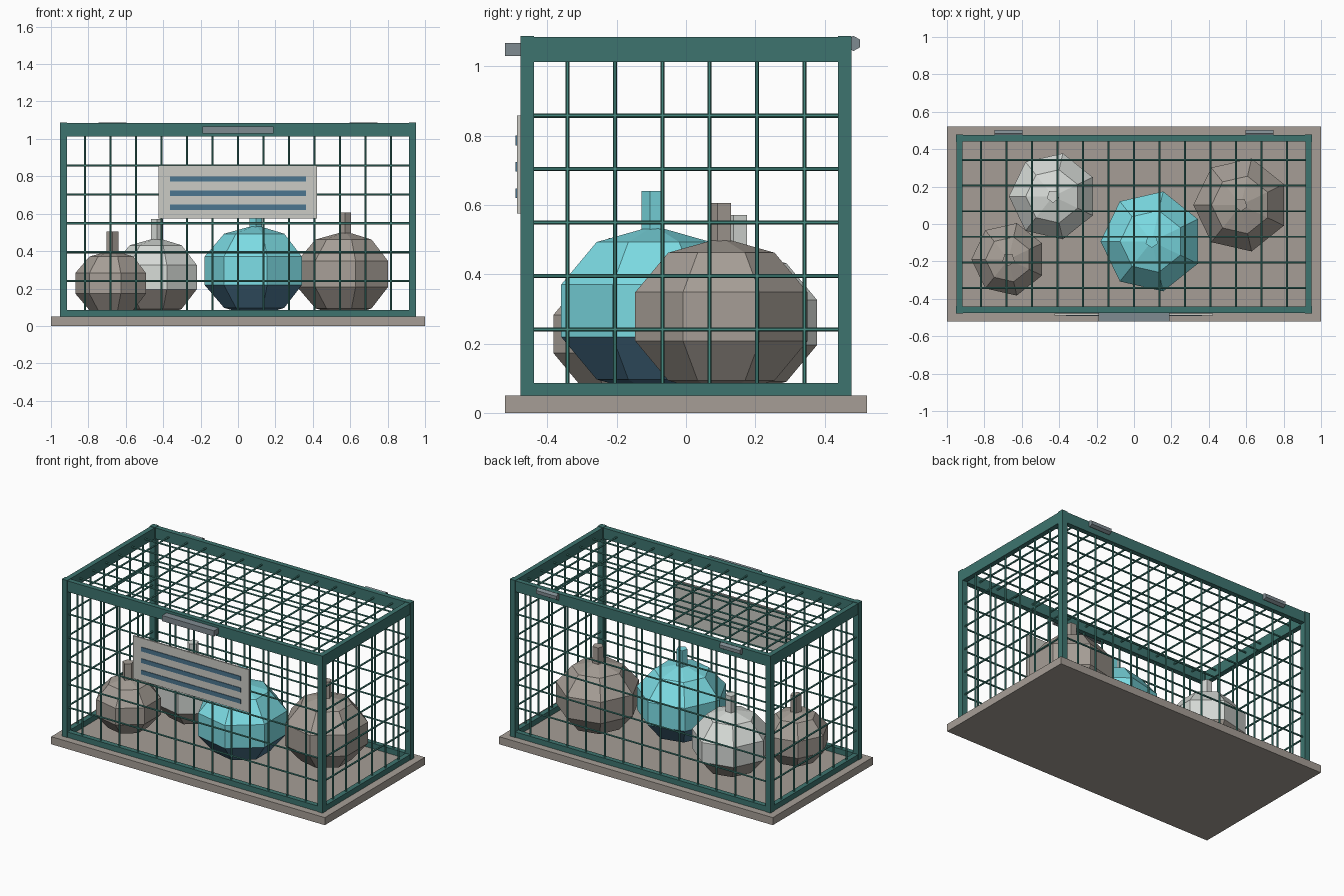
import bpy, bmesh, math
from mathutils import Matrix, Vector

if "Cube" in bpy.data.objects:
    bpy.data.objects.remove(bpy.data.objects["Cube"], do_unlink=True)


def material(name, hex_code):
    srgb = [int(hex_code[i:i + 2], 16) / 255 for i in (0, 2, 4)]
    col = [((c + 0.055) / 1.055) ** 2.4 for c in srgb] + [1.0]
    m = bpy.data.materials.new(name)
    m.use_nodes = True
    m.diffuse_color = col
    m.node_tree.nodes["Principled BSDF"].inputs["Base Color"].default_value = col
    return m


stone = material("warm grey stone", "a69e96")
frame_green = material("frame green", "3d746f")
wire_green = material("wire green", "458a80")
pale = material("pale white", "d6dad6")
cyan = material("cyan", "7cdce4")
steel_blue = material("steel blue", "4c7690")
metal = material("metal grey", "7f8b91")
board = material("sign off white", "cbcbc5")


def finish(name, bm, *mats):
    bmesh.ops.recalc_face_normals(bm, faces=bm.faces)
    mesh = bpy.data.meshes.new(name)
    bm.to_mesh(mesh)
    bm.free()
    for m in mats:
        mesh.materials.append(m)
    ob = bpy.data.objects.new(name, mesh)
    bpy.context.collection.objects.link(ob)
    return ob


def add_box(bm, lo, hi):
    lo, hi = Vector(lo), Vector(hi)
    bmesh.ops.create_cube(bm, size=1, matrix=Matrix.Translation((lo + hi) / 2)
                          @ Matrix.Diagonal((*(hi - lo), 1)))


def box(name, lo, hi, mat):
    bm = bmesh.new()
    add_box(bm, lo, hi)
    return finish(name, bm, mat)


def add_rod(bm, a, b, radius, sides=6):
    a, b = Vector(a), Vector(b)
    turn = (b - a).to_track_quat('Z', 'Y').to_matrix().to_4x4()
    bmesh.ops.create_cone(bm, cap_ends=True, segments=sides, radius1=radius, radius2=radius,
                          depth=(b - a).length, matrix=Matrix.Translation((a + b) / 2) @ turn)


# Base slab
FLOOR = 0.05
box("base", (-1, -0.522, 0), (1, 0.522, FLOOR), stone)

# Cage frame: corner posts, then top and bottom rails
X, Y, TOP, POST = 0.953, 0.478, 1.087, 0.039
for sx, side in ((-1, "right"), (1, "left")):
    for sy, end in ((-1, "front"), (1, "back")):
        xs = sorted((sx * X, sx * (X - POST)))
        ys = sorted((sy * Y, sy * (Y - POST)))
        box(f"{end}_{side}_post", (xs[0], ys[0], FLOOR), (xs[1], ys[1], TOP), frame_green)

INSET, RAIL = 0.003, 0.033
for level, z0, z1 in (("bottom", FLOOR, 0.086), ("top", 1.012, TOP - INSET)):
    for s, end, side in ((-1, "front", "right"), (1, "back", "left")):
        ys = sorted((s * (Y - INSET), s * (Y - INSET - RAIL)))
        xs = sorted((s * (X - INSET), s * (X - INSET - RAIL)))
        box(f"{end}_{level}_rail", (-X + POST, ys[0], z0), (X - POST, ys[1], z1), frame_green)
        box(f"{side}_{level}_rail", (xs[0], -Y + POST, z0), (xs[1], Y - POST, z1), frame_green)

# Wire mesh on the four walls and the lid
WIRE = 0.006
WX, WY, WZ, LOW = X - 0.02, Y - 0.02, 1.048, 0.07
x_steps = [i * X / 7 for i in range(-6, 7)]
y_steps = [(i + 0.5) * Y / 3.5 for i in range(-3, 3)]
z_steps = [0.086 + i * 0.1543 for i in range(1, 6)]

for s, end, side in ((-1, "front", "right"), (1, "back", "left")):
    bm = bmesh.new()
    for x in x_steps:
        add_rod(bm, (x, s * WY, LOW), (x, s * WY, WZ), WIRE)
    for z in z_steps:
        add_rod(bm, (-WX, s * WY, z), (WX, s * WY, z), WIRE)
    finish(f"{end}_wire_mesh", bm, wire_green)
    bm = bmesh.new()
    for y in y_steps:
        add_rod(bm, (s * WX, y, LOW), (s * WX, y, WZ), WIRE)
    for z in z_steps:
        add_rod(bm, (s * WX, -WY, z), (s * WX, WY, z), WIRE)
    finish(f"{side}_wire_mesh", bm, wire_green)

bm = bmesh.new()
for x in x_steps:
    add_rod(bm, (x, -WY, WZ), (x, WY, WZ), WIRE)
for y in y_steps:
    add_rod(bm, (-WX, y, WZ), (WX, y, WZ), WIRE)
finish("lid_wire_mesh", bm, wire_green)

# Latch on the front, hinges on the back
box("latch", (-0.19, -0.522, 1.03), (0.19, -Y + INSET, 1.067), metal)
for s, side in ((-1, "right"), (1, "left")):
    bm = bmesh.new()
    add_rod(bm, (s * 0.595, 0.483, 1.066), (s * 0.745, 0.483, 1.066), 0.022)
    finish(f"{side}_hinge", bm, metal)

# Sign board with three painted bars
box("sign_board", (-0.425, -0.488, 0.575), (0.422, -Y, 0.858), board)
for i in range(3):
    z = 0.634 + i * 0.076
    box(f"sign_bar_{i + 1}", (-0.364, -0.492, z - 0.014), (0.364, -0.487, z + 0.014), steel_blue)


# Faceted round pots with a short neck
def pot(name, x, y, r, upper, lower):
    sides, bands, height = 7, 5, 0.85 * r
    mid = FLOOR + height
    bm = bmesh.new()
    rings = []
    for j in range(1, bands):
        a = math.pi * j / bands
        rings.append([bm.verts.new((x - r * math.sin(a) * math.cos(math.tau * i / sides),
                                    y - r * math.sin(a) * math.sin(math.tau * i / sides),
                                    mid + height * math.cos(a))) for i in range(sides)])
    north = bm.verts.new((x, y, mid + height))
    south = bm.verts.new((x, y, mid - height))
    for i in range(sides):
        k = (i + 1) % sides
        bm.faces.new((north, rings[0][i], rings[0][k]))
        bm.faces.new((south, rings[-1][k], rings[-1][i]))
        for a, b in zip(rings, rings[1:]):
            bm.faces.new((a[i], b[i], b[k], a[k]))
    # The underside takes the second colour
    for f in bm.faces:
        f.material_index = int(f.calc_center_median().z < mid - 0.3 * height)
    finish(name, bm, upper, lower)
    bm = bmesh.new()
    add_rod(bm, (x, y, mid + height - 0.05), (x, y, mid + height + 0.1), 0.035, 5)
    finish(name + "_neck", bm, upper)


pot("cyan_pot", 0.095, -0.093, 0.288, cyan, steel_blue)
pot("large_grey_pot", 0.572, 0.102, 0.268, stone, stone)
pot("pale_pot", -0.433, 0.148, 0.248, pale, stone)
pot("small_grey_pot", -0.671, -0.189, 0.209, stone, stone)
